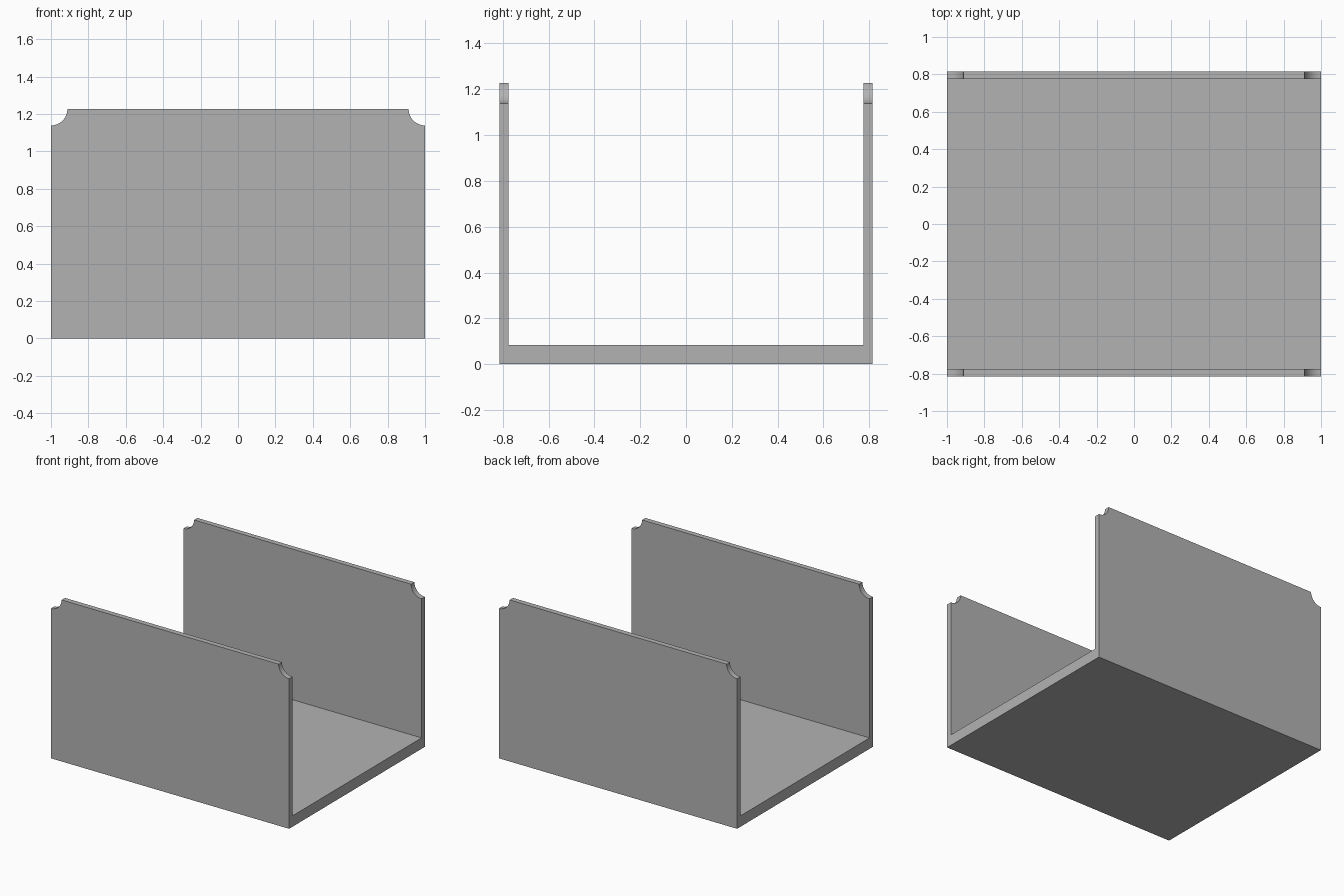
import bpy
import bmesh
import math

cube = bpy.data.objects.get("Cube")
if cube:
    bpy.data.objects.remove(cube, do_unlink=True)

HALF_X, HALF_Y, HEIGHT = 1.0, 0.815, 1.227
WALL, FLOOR, NOTCH = 0.04, 0.083, 0.088

grey = bpy.data.materials.new("plain_grey")
grey.use_nodes = True
colour = (0.45, 0.45, 0.45, 1)
grey.diffuse_color = colour
grey.node_tree.nodes["Principled BSDF"].inputs["Base Color"].default_value = colour

# U-shaped channel: one profile extruded along x
inner = HALF_Y - WALL
half = [(HALF_Y, 0), (HALF_Y, HEIGHT), (inner, HEIGHT), (inner, FLOOR)]
profile = half + [(-y, z) for y, z in reversed(half)]
bm = bmesh.new()
face = bm.faces.new([bm.verts.new((-HALF_X, y, z)) for y, z in profile])
ext = bmesh.ops.extrude_face_region(bm, geom=[face])
verts = [g for g in ext["geom"] if isinstance(g, bmesh.types.BMVert)]
bmesh.ops.translate(bm, verts=verts, vec=(2 * HALF_X, 0, 0))
bmesh.ops.recalc_face_normals(bm, faces=bm.faces)
mesh = bpy.data.meshes.new("channel")
bm.to_mesh(mesh)
bm.free()
mesh.materials.append(grey)
channel = bpy.data.objects.new("channel", mesh)
bpy.context.collection.objects.link(channel)

# Scooped top corners on both walls
for side in (-1, 1):
    bpy.ops.mesh.primitive_cylinder_add(
        vertices=64, radius=NOTCH, depth=2,
        location=(side * HALF_X, 0, HEIGHT), rotation=(math.pi / 2, 0, 0))
    cutter = bpy.context.object
    cutter.name = "corner_cutter"
    cutter.hide_render = True
    cutter.data.materials.append(grey)
    bpy.ops.object.select_all(action="DESELECT")
    channel.select_set(True)
    bpy.context.view_layer.objects.active = channel
    mod = channel.modifiers.new("corner_cut", "BOOLEAN")
    mod.operation = "DIFFERENCE"
    mod.solver = "EXACT"
    mod.object = cutter
    bpy.ops.object.modifier_apply(modifier=mod.name)
    bpy.data.objects.remove(cutter, do_unlink=True)

bpy.ops.object.shade_smooth_by_angle(angle=math.radians(30))
